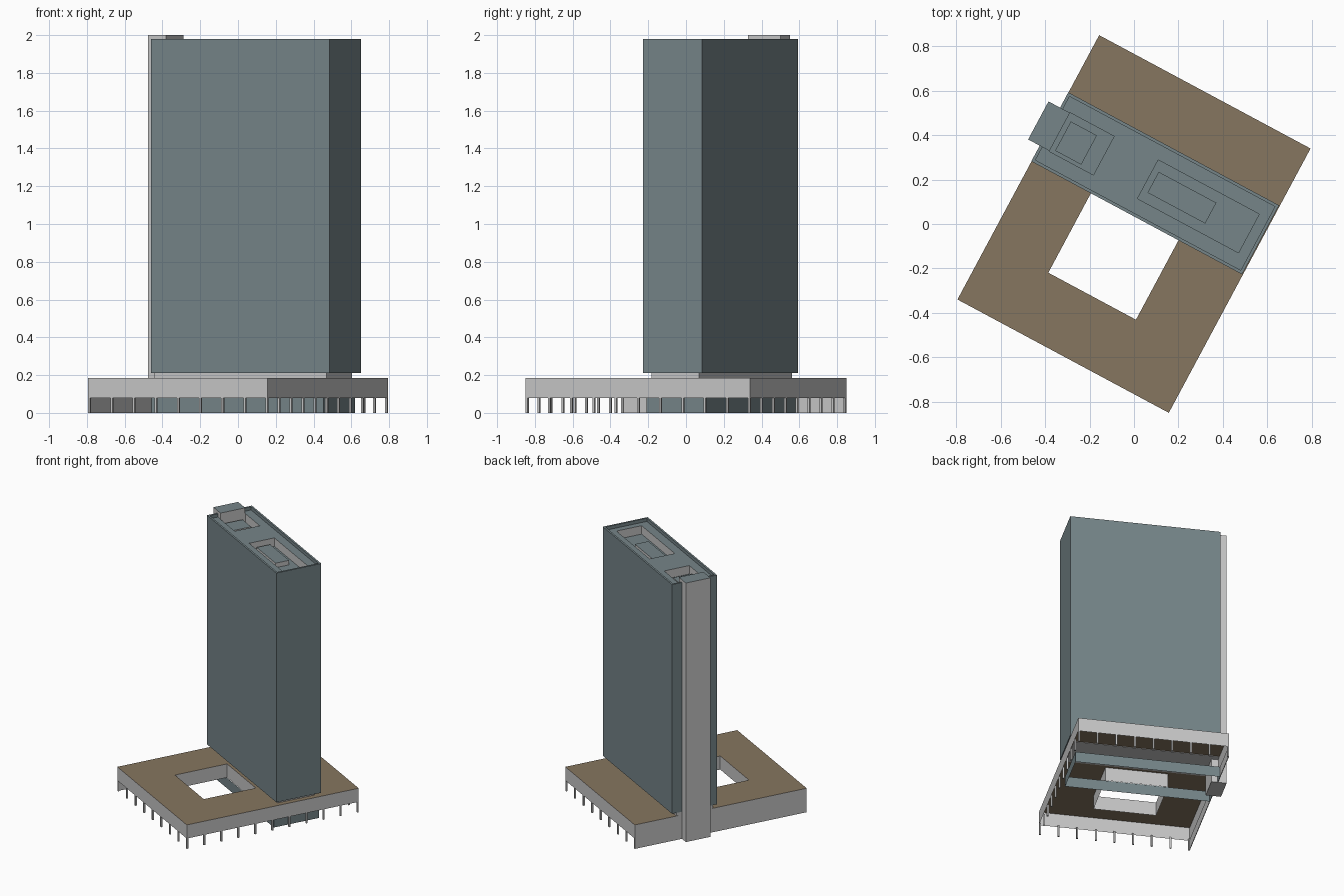
import bpy, bmesh, math

old = bpy.data.objects.get("Cube")
if old:
    bpy.data.objects.remove(old, do_unlink=True)

TURN = math.radians(-28.2)   # the whole building is turned on its site


def material(name, rgb):
    m = bpy.data.materials.new(name)
    m.use_nodes = True
    m.diffuse_color = (*rgb, 1)
    m.node_tree.nodes["Principled BSDF"].inputs["Base Color"].default_value = (*rgb, 1)
    return m


CONCRETE = material("concrete_grey", (0.57, 0.57, 0.57))
GLASS = material("slate_blue", (0.18, 0.235, 0.25))
DECK = material("deck_brown", (0.24, 0.18, 0.115))


def loft(name, rings, mats, bands, close_start=False, end=None):
    """Skin rectangles (x0, x1, y0, y1, z); bands gives each step's material."""
    bm = bmesh.new()
    loops = []
    for x0, x1, y0, y1, z in rings:
        loops.append([bm.verts.new((x, y, z)) for x, y in
                      ((x0, y0), (x1, y0), (x1, y1), (x0, y1))])
    for a, b, mat in zip(loops, loops[1:], bands):
        for i in range(4):
            j = (i + 1) % 4
            bm.faces.new((a[i], a[j], b[j], b[i])).material_index = mat
    if close_start:
        bm.faces.new(loops[0][::-1]).material_index = bands[0]
    if end is not None:
        bm.faces.new(loops[-1]).material_index = end
    mesh = bpy.data.meshes.new(name)
    bm.to_mesh(mesh)
    bm.free()
    for m in mats:
        mesh.materials.append(m)
    ob = bpy.data.objects.new(name, mesh)
    ob.rotation_euler.z = TURN
    bpy.context.collection.objects.link(ob)
    return ob


def block(name, rect, z0, z1, side=CONCRETE, top=GLASS):
    return loft(name, [(*rect, z0), (*rect, z1)], [side, top], [0], True, 1)


# Main plan rectangles
U, V = 0.539, 0.674
SOFFIT, ROOF = 0.08, 0.185
site = (-U, U, -V, V)
court = (-0.236, 0.211, -0.375, 0.033)
tower = (-0.54, 0.535, 0.03, 0.382)
rim = (-0.526, 0.521, 0.044, 0.368)
core = (-0.49, 0.475, 0.108, 0.305)

# Podium: hollow below, brown deck, skirts round the edge and the court
loft("podium", [(*site, SOFFIT), (*site, ROOF), (*court, ROOF), (*court, SOFFIT)],
     [CONCRETE, DECK], [0, 1, 0])
block("podium_side_wall", (-U, -U + 0.004, -V, V), 0, SOFFIT, top=CONCRETE)

# Thin columns on the three open sides
ACROSS, ALONG, W = 8, 10, 0.012
spots = [(i, j) for i in range(ACROSS + 1) for j in range(ALONG + 1)
         if j in (0, ALONG) or i == ACROSS]
for i, j in spots:
    x = -U + W / 2 + (2 * U - W) * i / ACROSS
    y = -V + W / 2 + (2 * V - W) * j / ALONG
    block("column", (x - W / 2, x + W / 2, y - W / 2, y + W / 2),
          0, SOFFIT + 0.01, top=CONCRETE)

# Glazed lobby walls under the podium and recessed neck above it
lobby = (-0.535, 0.498, 0.03, 0.383)
loft("lobby_walls", [(*lobby, 0), (*lobby, SOFFIT)], [GLASS], [0])
block("tower_neck", (-0.538, 0.5, 0.06, 0.347), 0.182, 0.212, top=CONCRETE)

# Tower shell with parapet, roof ledge and sunken plant well
TOP, LEDGE, WELL = 1.98, 1.955, 1.89
loft("tower", [(*tower, 0.21), (*tower, TOP), (*rim, TOP), (*rim, LEDGE),
               (*core, LEDGE), (*core, WELL)],
     [GLASS, CONCRETE], [0, 0, 0, 0, 1], True, 0)

# Plant rooms inside the well
block("middle_plant_room", (-0.265, -0.04, 0.108, 0.305), WELL, LEDGE)
block("small_plant_box", (-0.468, -0.335, 0.123, 0.272), WELL, 1.925)
block("long_plant_box", (-0.013, 0.281, 0.153, 0.259), WELL, 1.925)

# Lift shaft rising from the ground on the end of the tower
block("lift_shaft", (-0.599, -0.49, 0.11, 0.304), 0, 2.0)
